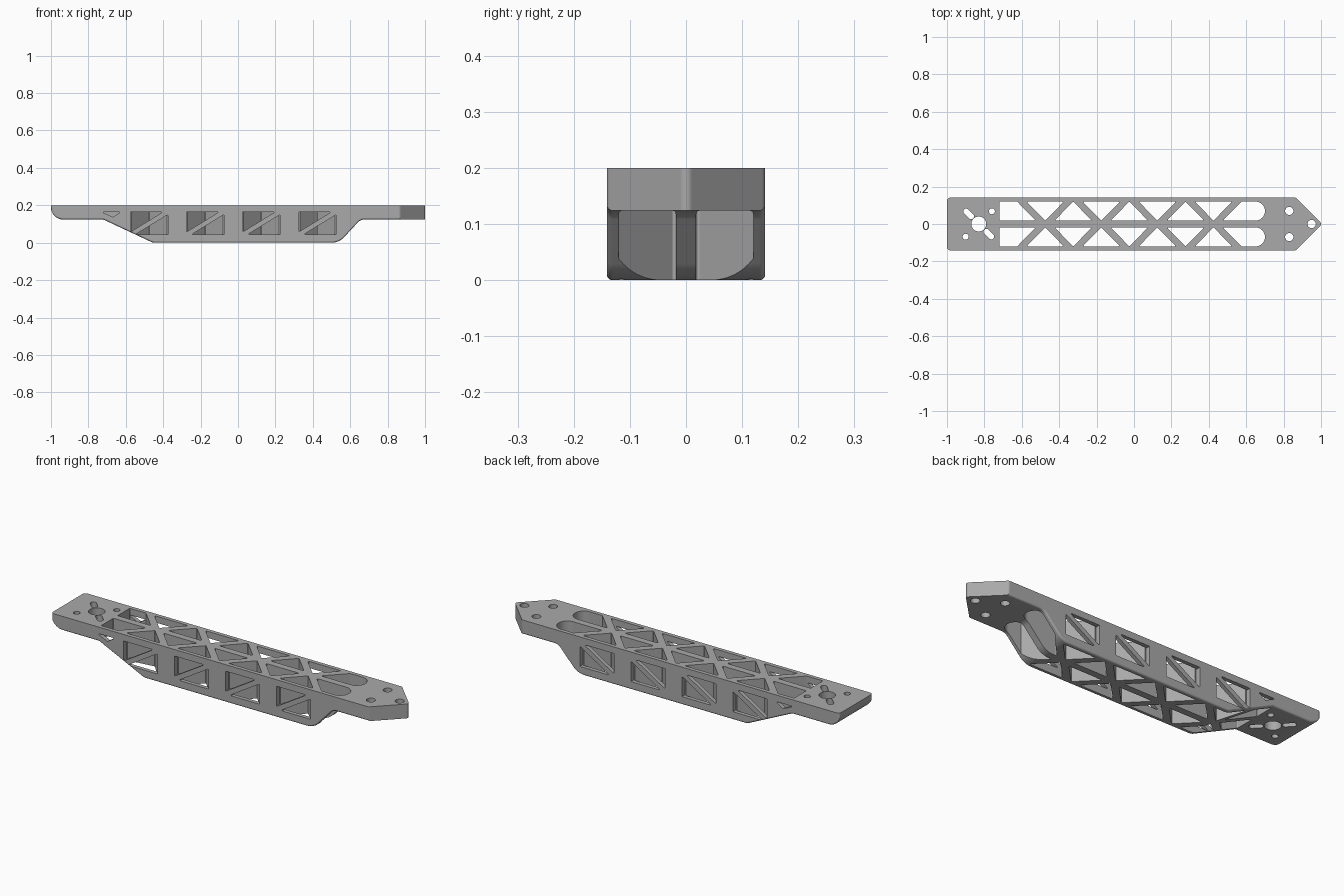
import bpy, bmesh, math
from mathutils import Vector

if "Cube" in bpy.data.objects:
    bpy.data.objects.remove(bpy.data.objects["Cube"])

HALF, TOP, PLATE = 0.141, 0.2, 0.124
RIB, WALL = 0.018, 0.12          # inner limits of the lightening pockets


def rounded(points, radius=0.006, steps=5):
    """Round the corners of a polygon; a point may carry its own radius."""
    out, n = [], len(points)
    pts = [Vector(p[:2]) for p in points]
    for i, p in enumerate(pts):
        r = points[i][2] if len(points[i]) > 2 else radius
        if r == 0:
            out.append(p)
            continue
        a, b = (pts[i - 1] - p).normalized(), (pts[(i + 1) % n] - p).normalized()
        half = math.acos(max(-1, min(1, a.dot(b)))) / 2
        centre = p + (a + b).normalized() * r / math.sin(half)
        start = p + a * r / math.tan(half) - centre
        end = p + b * r / math.tan(half) - centre
        first = math.atan2(start.y, start.x)
        sweep = math.remainder(math.atan2(end.y, end.x) - first, math.tau)
        for k in range(steps + 1):
            t = first + sweep * k / steps
            out.append(centre + Vector((math.cos(t), math.sin(t))) * r)
    return out


def circle(x, y, r, n=32):
    return [Vector((x + r * math.cos(math.tau * i / n), y + r * math.sin(math.tau * i / n)))
            for i in range(n)]


def solids(name, lofts):
    """One object from closed lofts, each a list of equal-length point rows."""
    bm = bmesh.new()
    for rows in lofts:
        rings = [[bm.verts.new(p) for p in row] for row in rows]
        n = len(rings[0])
        bm.faces.new(rings[0])
        bm.faces.new(rings[-1])
        for low, high in zip(rings, rings[1:]):
            for i in range(n):
                j = (i + 1) % n
                bm.faces.new((low[i], low[j], high[j], high[i]))
    bmesh.ops.recalc_face_normals(bm, faces=bm.faces[:])
    mesh = bpy.data.meshes.new(name)
    bm.to_mesh(mesh)
    bm.free()
    obj = bpy.data.objects.new(name, mesh)
    bpy.context.collection.objects.link(obj)
    return obj


def upright(name, outlines):
    return solids(name, [[[(p.x, p.y, z) for p in o] for z in (-0.1, 0.3)] for o in outlines])


def volume(mesh):
    bm = bmesh.new()
    bm.from_mesh(mesh)
    result = bm.calc_volume()
    bm.free()
    return result


def combine(target, cutter, operation):
    """Bake a boolean, moving to the next solver if one returns a broken solid."""
    before = volume(target.data)
    mod = target.modifiers.new(cutter.name, "BOOLEAN")
    mod.object, mod.operation = cutter, operation
    result = None
    for solver in ("EXACT", "MANIFOLD", "FLOAT"):
        mod.solver = solver
        bpy.context.view_layer.update()
        graph = bpy.context.evaluated_depsgraph_get()
        mesh = bpy.data.meshes.new_from_object(target.evaluated_get(graph))
        if 0.3 * before < volume(mesh) < 0.9999 * before:
            result = mesh
            break
    target.modifiers.remove(mod)
    if result:
        target.data = result
    bpy.data.objects.remove(cutter)


# Body: side profile lofted across the width, with soft lower edges
side = rounded([(-1, TOP, 0), (-1, PLATE, 0.065), (-0.72, PLATE, 0.03), (-0.455, 0, 0.06),
                (0.54, 0, 0.09), (0.655, PLATE, 0.05), (1, PLATE, 0), (1, TOP, 0)], steps=8)
FILLET = 0.01
half_rows = []
for k in range(5):
    t = math.pi / 2 * k / 4
    half_rows.append((HALF - FILLET * (1 - math.cos(t)), FILLET * (1 - math.sin(t))))
rows = [(-y, lift) for y, lift in half_rows] + half_rows[::-1]
body = solids("truss_arm", [[[(p.x, y, p.y + lift if p.y < TOP - 0.001 else p.y) for p in side]
                             for y, lift in rows]])

# Plan outline: rounded tail corners and pointed nose
W = HALF + 0.0005
plan = rounded([(-1.0005, -W, 0.02), (0.865, -W, 0.02), (1.006, 0, 0.015),
                (0.865, W, 0.02), (-1.0005, W, 0.02)])
combine(body, upright("plan_outline", [plan]), "INTERSECT")

# Vertical pockets: zigzag triangles, end bays and rounded slots, on both sides
BAYS = [-0.475 + 0.3 * i for i in range(4)]
pockets = []
for s in (1, -1):
    a, b = s * RIB, s * WALL
    for x in BAYS:
        pockets.append([(x - 0.1, b), (x + 0.1, b), (x, a)])
    for x in BAYS[:-1]:
        pockets.append([(x + 0.05, a), (x + 0.25, a), (x + 0.15, b)])
    pockets.append([(-0.72, a), (-0.525, a), (-0.625, b), (-0.72, b)])
    pockets.append([(0.475, a), (0.7, a, 0.0505), (0.7, b, 0.0505), (0.575, b)])
holes = [rounded(p, 0.004, 8) for p in pockets]

# Motor mount and frame bolt holes
holes += [circle(-0.83, 0, 0.04), circle(-0.76, 0.068, 0.016), circle(-0.9, -0.068, 0.016)]
holes += [circle(x, y, 0.022) for x, y in ((0.83, 0.07), (0.83, -0.07), (0.95, 0))]
for s in (1, -1):
    cx, cy, u, w = -0.83 - 0.054 * s, 0.054 * s, 0.024, 0.011
    holes.append(rounded([(cx + i * u + j * w, cy - i * u + j * w, 0.0152)
                          for i, j in ((-1, -1), (1, -1), (1, 1), (-1, 1))]))
combine(body, upright("vertical_cuts", holes), "DIFFERENCE")

# Side windows with a diagonal strut, through the outer walls only
windows = []
for x in BAYS:
    l, r, lo, hi = x - 0.1, x + 0.1, 0.043, 0.165
    windows.append([(l, hi), (r - 0.025, hi), (l, lo + 0.015)])
    windows.append([(r, lo), (l + 0.025, lo), (r, hi - 0.015)])
windows.append([(-0.73, 0.165), (-0.625, 0.165), (-0.668, 0.137)])
windows = [rounded(w, 0.003) for w in windows]
for name, low in (("front_windows", -0.2), ("back_windows", WALL - 0.005)):
    combine(body, solids(name, [[[(p.x, y, p.y) for p in w] for y in (low, low + 0.085)]
                                for w in windows]), "DIFFERENCE")

# Grey material
grey = bpy.data.materials.new("plain_grey")
colour = (0.4, 0.4, 0.4, 1)
grey.use_nodes = True
grey.diffuse_color = colour
grey.node_tree.nodes["Principled BSDF"].inputs["Base Color"].default_value = colour
body.data.materials.clear()
body.data.materials.append(grey)

# Smooth rounded edges, flat large faces
bpy.ops.object.select_all(action="DESELECT")
body.select_set(True)
bpy.context.view_layer.objects.active = body
bpy.ops.object.shade_smooth_by_angle(angle=math.radians(35))
weighted = body.modifiers.new("flat_faces", "WEIGHTED_NORMAL")
weighted.keep_sharp = True
